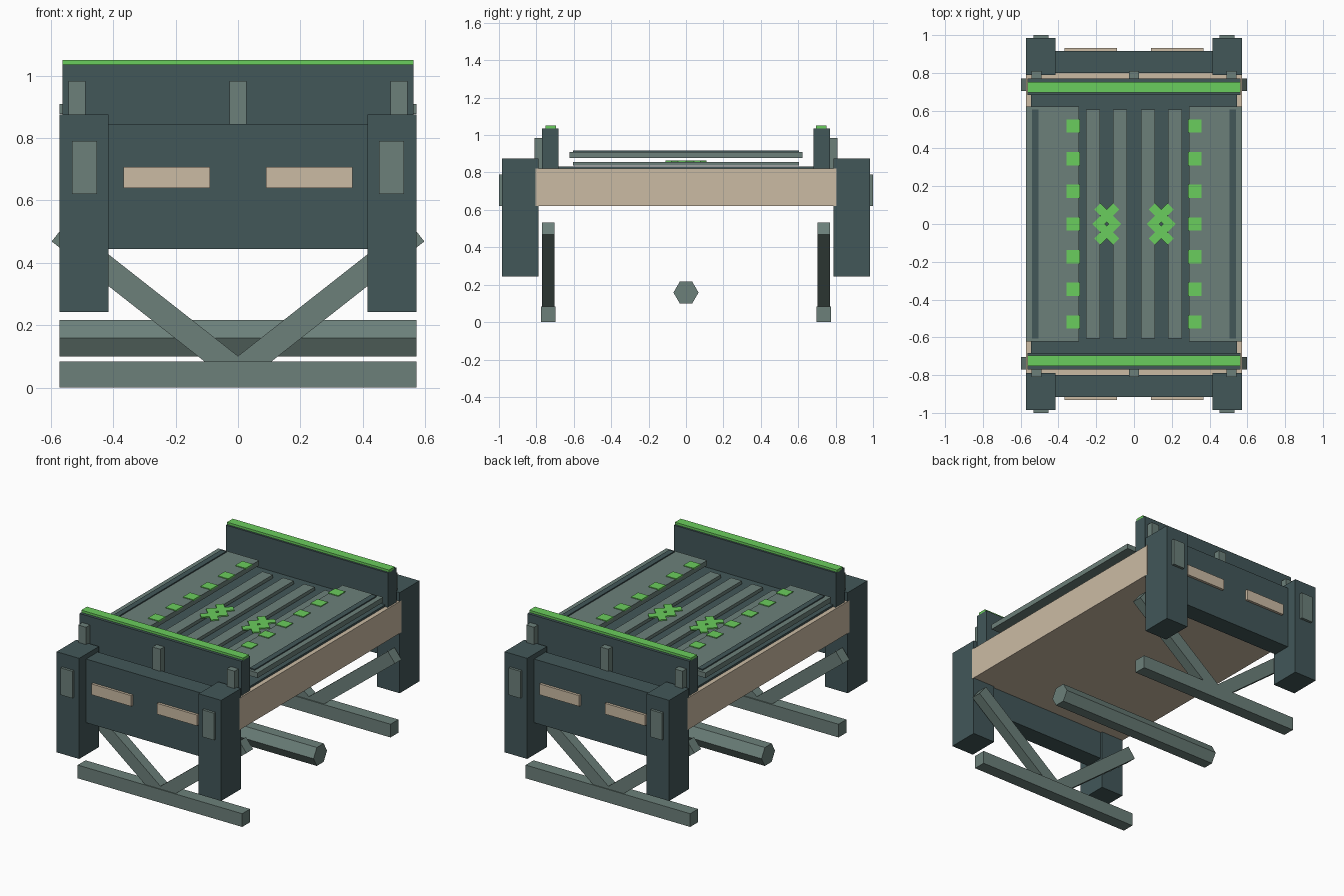
import bpy, math

if "Cube" in bpy.data.objects:
    bpy.data.objects.remove(bpy.data.objects["Cube"])


def lin(c):
    c /= 255
    return c / 12.92 if c <= 0.04045 else ((c + 0.055) / 1.055) ** 2.4


def mat(name, r, g, b):
    m = bpy.data.materials.new(name)
    m.diffuse_color = (lin(r), lin(g), lin(b), 1)
    m.use_nodes = True
    m.node_tree.nodes["Principled BSDF"].inputs["Base Color"].default_value = m.diffuse_color
    return m


DARK = mat("dark_slate", 66, 87, 89)
GREY = mat("grey_green", 108, 128, 122)
TAN = mat("tan", 203, 187, 164)
GREEN = mat("bright_green", 106, 205, 93)


def box(name, x, y, z, m):
    """Axis-aligned box from (min, max) ranges."""
    return bar(name, [sum(r) / 2 for r in (x, y, z)],
               [abs(r[1] - r[0]) for r in (x, y, z)], (0, 0, 0), m)


def bar(name, loc, size, rot, m):
    """Box from centre, size and rotation."""
    bpy.ops.mesh.primitive_cube_add(size=1, location=loc, rotation=rot)
    o = bpy.context.object
    o.name = name
    o.scale = size
    o.data.materials.append(m)
    return o


def sided(s, a, b):
    return (s * a, s * b)


# Main bed and dark deck
box("bed_body", (-.573, .573), (-.804, .804), (.62, .82), TAN)
box("deck", (-.545, .545), (-.76, .76), (.815, .832), DARK)

for t in (-1, 1):
    # End panel with tan plates
    box("end_panel", (-.43, .43), sided(t, .80, .916), (.445, .845), DARK)
    for s in (-1, 1):
        box("panel_plate", sided(s, .09, .367), sided(t, .91, .932), (.64, .708), TAN)
        # Corner post and its plate
        box("corner_post", sided(s, .415, .572), sided(t, .788, .984), (.243, .875), DARK)
        box("post_plate", sided(s, .452, .533), sided(t, .97, 1.0), (.62, .79), GREY)
        # Slanted leg brace
        a = math.atan2(.45, .573)
        bar("leg_brace", (s * .2865, t * .737, .275), (.7286, .066, .08), (0, -s * a, 0), GREY)
    # Raised end rail with green cap and ribs
    box("end_rail", (-.563, .563), sided(t, .683, .77), (.815, 1.036), DARK)
    box("rail_cap", (-.563, .563), sided(t, .695, .752), (1.034, 1.05), GREEN)
    for x in (-.516, 0, .516):
        box("rail_rib", (x - .027, x + .027), sided(t, .765, .81), (.815, .984), GREY)
    # Foot
    box("foot", (-.572, .572), sided(t, .697, .775), (0, .083), GREY)

for s in (-1, 1):
    # Raised side panel with dark strip and green squares
    box("side_panel", sided(s, .29, .573), (-.623, .623), (.878, .91), GREY)
    box("side_strip", sided(s, .505, .54), (-.605, .605), (.908, .917), DARK)
    for i in range(-3, 4):
        box("green_square", sided(s, .286, .358), (i * .173 - .035, i * .173 + .035), (.906, .915), GREEN)
    # Centre slats
    for x in (.073, .217):
        box("slat", (s * x - .037, s * x + .037), (-.605, .605), (.836, .857), GREY)
    # Crossed chevron emblem
    for i in (-1, 1):
        for j in (-1, 1):
            bar("chevron_bar", (s * .145 + i * .0055, j * .0385, .86), (.156, .0467, .008),
                (0, 0, -i * j * math.pi / 4), GREEN)

# Six-sided axle under the bed, points facing front and back
bpy.ops.mesh.primitive_cylinder_add(vertices=6, radius=.067, depth=1.144,
                                    location=(0, 0, .158), rotation=(0, math.pi / 2, 0))
axle = bpy.context.object
axle.name = "axle"
axle.data.materials.append(GREY)
